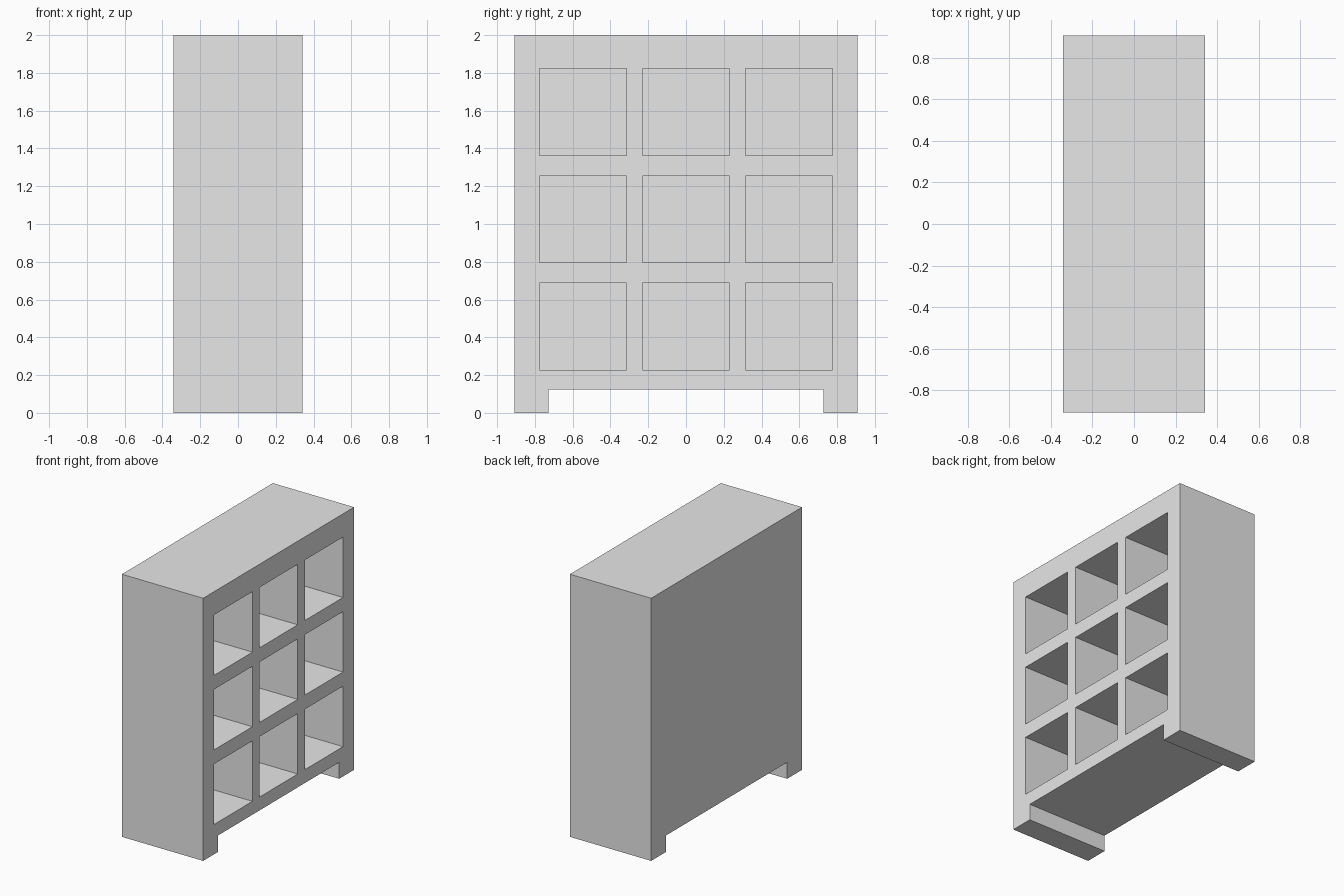
import bpy
import bmesh
from mathutils import Matrix, Vector

cube = bpy.data.objects.get("Cube")
if cube:
    bpy.data.objects.remove(cube, do_unlink=True)

HALF_X, HALF_Y, HEIGHT = 0.342, 0.908, 2.0
LEG_Y, LEG_Z = 0.729, 0.125
OPENING, BACK = 0.46, 0.06
COLUMNS = (-0.545, 0, 0.545)
ROWS = (0.457, 1.025, 1.593)

grey = bpy.data.materials.new("light grey")
grey.use_nodes = True
grey.diffuse_color = (0.8, 0.8, 0.8, 1)
grey.node_tree.nodes["Principled BSDF"].inputs["Base Color"].default_value = grey.diffuse_color


def add_object(name, bm):
    bmesh.ops.recalc_face_normals(bm, faces=bm.faces)
    mesh = bpy.data.meshes.new(name)
    bm.to_mesh(mesh)
    bm.free()
    mesh.materials.append(grey)
    obj = bpy.data.objects.new(name, mesh)
    bpy.context.collection.objects.link(obj)
    return obj


# Cabinet body: side profile with a recess between the feet, extruded in depth
right_half = [(LEG_Y, LEG_Z), (LEG_Y, 0), (HALF_Y, 0), (HALF_Y, HEIGHT)]
profile = right_half + [(-y, z) for y, z in reversed(right_half)]
bm = bmesh.new()
face = bm.faces.new([bm.verts.new((-HALF_X, y, z)) for y, z in profile])
extruded = bmesh.ops.extrude_face_region(bm, geom=[face])["geom"]
bmesh.ops.translate(bm, vec=Vector((2 * HALF_X, 0, 0)),
                    verts=[v for v in extruded if isinstance(v, bmesh.types.BMVert)])
cabinet = add_object("cubby_cabinet", bm)

# Cutter: one box for each open compartment
bm = bmesh.new()
for y in COLUMNS:
    for z in ROWS:
        place = (Matrix.Translation((HALF_X + BACK, y, z))
                 @ Matrix.Diagonal((4 * HALF_X, OPENING, OPENING, 1)))
        # Box starts at the inner face of the back panel
        place.translation.x = -HALF_X + BACK + 2 * HALF_X
        bmesh.ops.create_cube(bm, size=1, matrix=place)
cutter = add_object("compartment_cutter", bm)
cutter.hide_render = True

# Hollow out the compartments and keep the finished mesh
cut = cabinet.modifiers.new("compartments", 'BOOLEAN')
cut.operation = 'DIFFERENCE'
cut.solver = 'EXACT'
cut.object = cutter
graph = bpy.context.evaluated_depsgraph_get()
finished = bpy.data.meshes.new_from_object(cabinet.evaluated_get(graph))
cabinet.modifiers.clear()
cabinet.data = finished
bpy.data.objects.remove(cutter, do_unlink=True)
